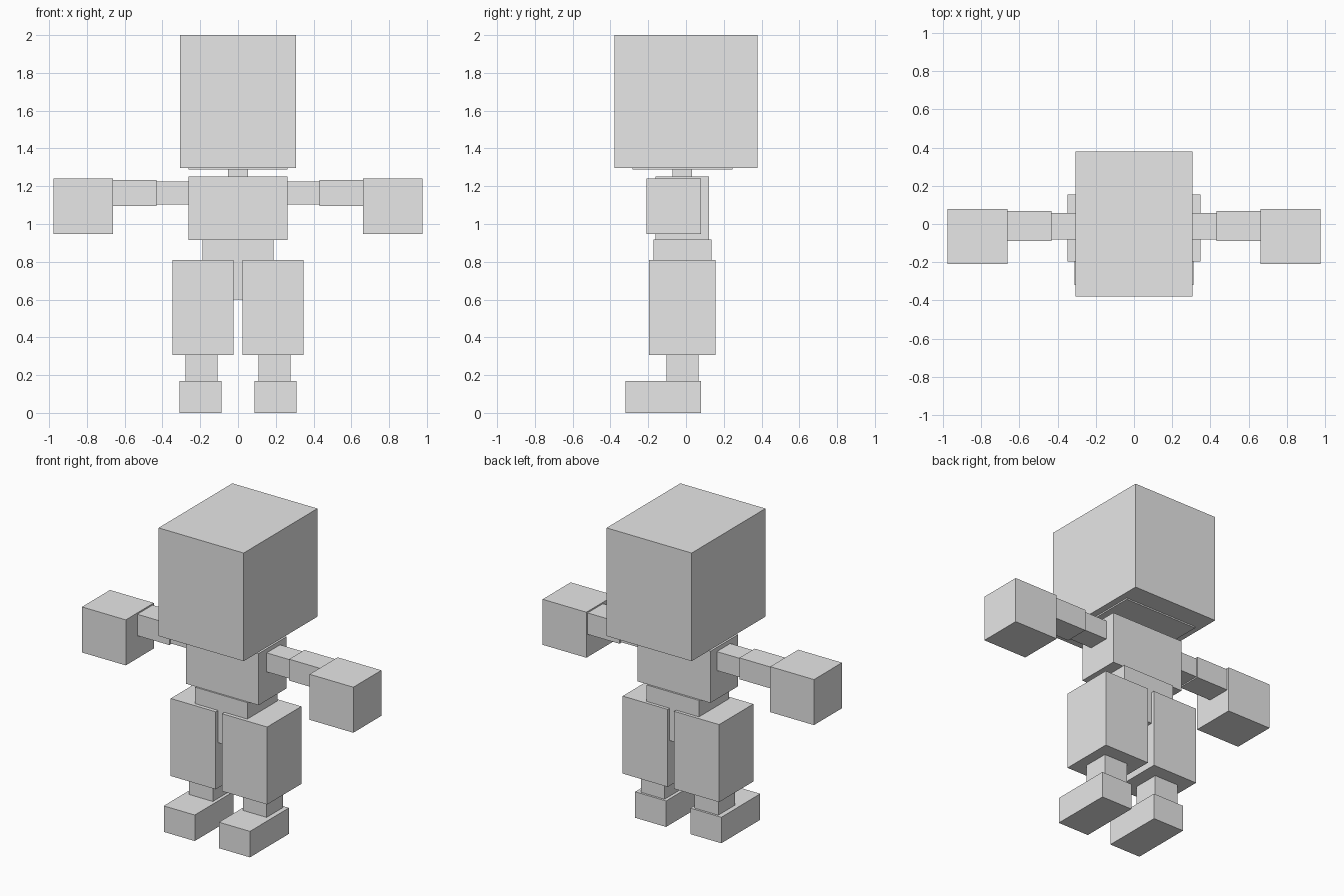
import bpy
import bmesh
from mathutils import Matrix, Vector

default = bpy.data.objects.get("Cube")
if default:
    bpy.data.objects.remove(default, do_unlink=True)

# Single plain grey
grey = bpy.data.materials.new("light_grey")
grey.use_nodes = True
grey.diffuse_color = (0.8, 0.8, 0.8, 1)
grey.node_tree.nodes["Principled BSDF"].inputs["Base Color"].default_value = grey.diffuse_color


def box(name, x, y, z):
    """Flat-shaded box from (low, high) ranges on each axis."""
    low, high = (Vector(corner) for corner in zip(x, y, z))
    bm = bmesh.new()
    place = Matrix.Translation((low + high) / 2) @ Matrix.Diagonal((*(high - low), 1))
    bmesh.ops.create_cube(bm, size=1, matrix=place)
    mesh = bpy.data.meshes.new(name)
    bm.to_mesh(mesh)
    bm.free()
    mesh.materials.append(grey)
    bpy.context.collection.objects.link(bpy.data.objects.new(name, mesh))


def centred(name, half_width, y, z):
    box(name, (-half_width, half_width), y, z)


def pair(name, x, y, z):
    box("left_" + name, x, y, z)
    box("right_" + name, (-x[1], -x[0]), y, z)


# Head, jaw plate and neck
centred("head", 0.306, (-0.379, 0.379), (1.297, 2))
centred("jaw_plate", 0.263, (-0.283, 0.247), (1.288, 1.3))
centred("neck", 0.054, (-0.072, 0.033), (1.25, 1.29))

# Torso
centred("chest", 0.262, (-0.162, 0.123), (0.916, 1.252))
centred("hips", 0.188, (-0.172, 0.135), (0.6, 0.917))

# Arms, held straight out
pair("upper_arm", (0.26, 0.432), (-0.08, 0.058), (1.102, 1.225))
pair("forearm", (0.431, 0.662), (-0.09, 0.067), (1.094, 1.233))
pair("hand", (0.661, 0.976), (-0.209, 0.079), (0.946, 1.242))

# Legs and feet
pair("thigh", (0.023, 0.347), (-0.196, 0.155), (0.306, 0.81))
pair("shin", (0.108, 0.279), (-0.104, 0.066), (0.168, 0.308))
pair("foot", (0.087, 0.31), (-0.32, 0.08), (0, 0.169))
